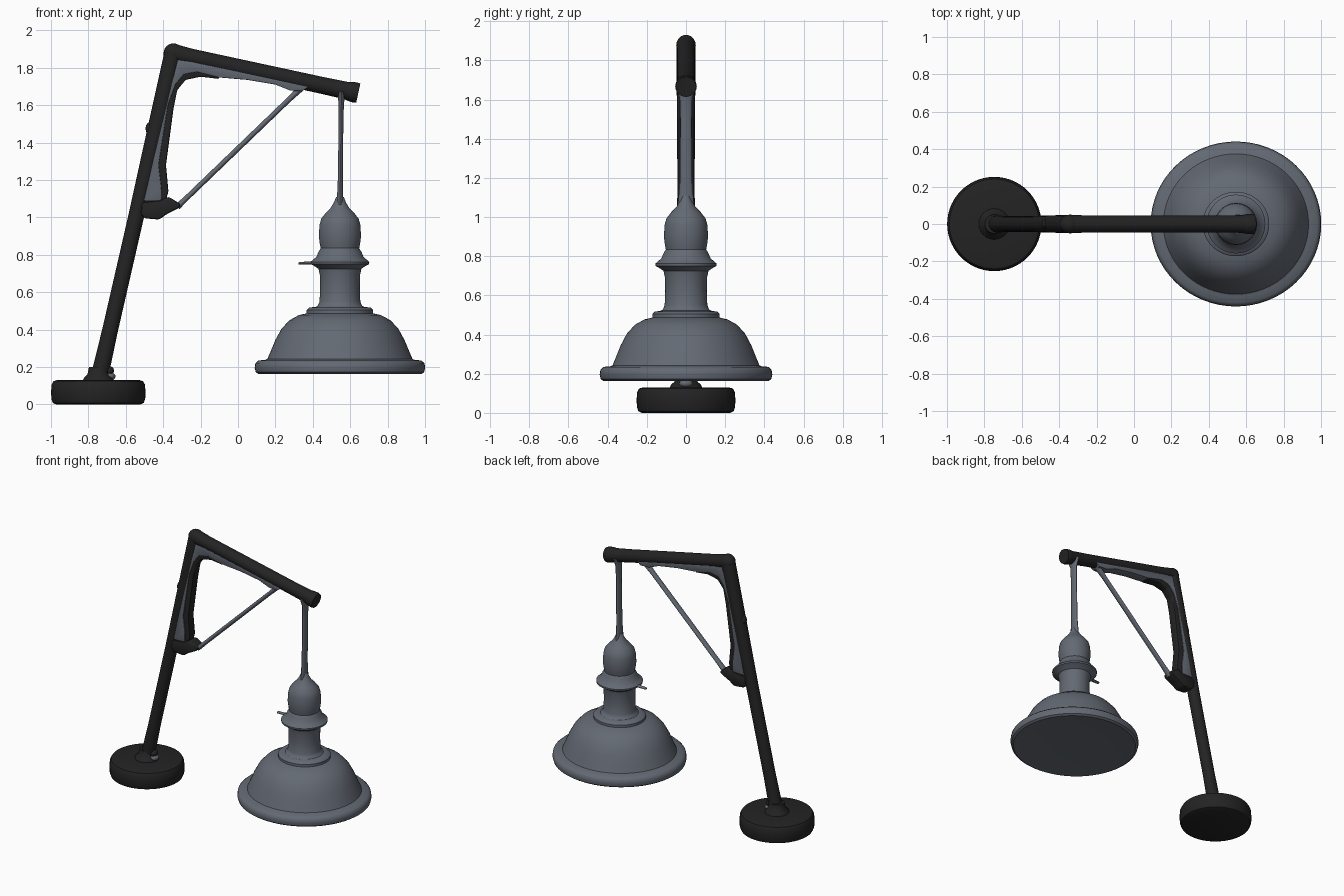
import bpy, bmesh, math
from mathutils import Vector, Matrix

if "Cube" in bpy.data.objects:
    bpy.data.objects.remove(bpy.data.objects["Cube"])


def material(name, col):
    m = bpy.data.materials.new(name)
    m.diffuse_color = (*col, 1)
    m.use_nodes = True
    m.node_tree.nodes["Principled BSDF"].inputs["Base Color"].default_value = m.diffuse_color
    return m


BLACK = material("matte black", (0.017, 0.017, 0.017))
GREY = material("slate grey", (0.125, 0.142, 0.172))


def finish(bm, name, mat, angle=40):
    bmesh.ops.recalc_face_normals(bm, faces=bm.faces)
    me = bpy.data.meshes.new(name)
    bm.to_mesh(me)
    bm.free()
    ob = bpy.data.objects.new(name, me)
    bpy.context.collection.objects.link(ob)
    me.materials.append(mat)
    bpy.ops.object.select_all(action='DESELECT')
    ob.select_set(True)
    bpy.context.view_layer.objects.active = ob
    bpy.ops.object.shade_smooth_by_angle(angle=math.radians(angle))
    return ob


def lathe(name, profile, mat, matrix, seg=32, sx=1.0, sy=1.0):
    """Revolve (radius, height) points about local z, capped at both ends."""
    bm = bmesh.new()
    rings = []
    for r, z in profile:
        rings.append([bm.verts.new(matrix @ Vector((
            r * sx * math.cos(2 * math.pi * i / seg),
            r * sy * math.sin(2 * math.pi * i / seg), z))) for i in range(seg)])
    for a, b in zip(rings, rings[1:]):
        for i in range(seg):
            j = (i + 1) % seg
            bm.faces.new((a[i], a[j], b[j], b[i]))
    bm.faces.new(rings[0])
    bm.faces.new(rings[-1])
    return finish(bm, name, mat)


def rod(name, a, b, profile, mat, seg=24, sx=1.0, sy=1.0):
    """Round bar in the y = 0 plane; profile is (radius, fraction of length)."""
    a, b = Vector((a[0], 0, a[1])), Vector((b[0], 0, b[1]))
    d = b - a
    rot = Matrix.Rotation(math.atan2(d.x, d.z), 4, 'Y')
    pts = [(r, t * d.length) for r, t in profile]
    return lathe(name, pts, mat, Matrix.Translation(a) @ rot, seg, sx, sy)


def plate(name, pts, half, mat, bevel=0.008):
    """Extrude an x-z outline through y, with softened edges."""
    bm = bmesh.new()
    face = bm.faces.new([bm.verts.new((x, -half, z)) for x, z in pts])
    ext = bmesh.ops.extrude_face_region(bm, geom=[face])
    vs = [v for v in ext["geom"] if isinstance(v, bmesh.types.BMVert)]
    bmesh.ops.translate(bm, verts=vs, vec=(0, 2 * half, 0))
    bmesh.ops.recalc_face_normals(bm, faces=bm.faces)
    if bevel:
        bmesh.ops.bevel(bm, geom=bm.edges[:], offset=bevel, segments=2,
                        affect='EDGES', profile=0.5, clamp_overlap=True)
    return finish(bm, name, mat)


def ball(name, loc, scale, mat):
    bm = bmesh.new()
    bmesh.ops.create_uvsphere(bm, u_segments=20, v_segments=12, radius=1,
                              matrix=Matrix.Translation(loc) @ Matrix.Diagonal((*scale, 1)))
    return finish(bm, name, mat)


# Weighted base disc and the collar the post stands in
at_base = Matrix.Translation((-0.747, 0, 0))
lathe("base", [(0.225, 0), (0.243, 0.008), (0.251, 0.03), (0.252, 0.07), (0.25, 0.105),
               (0.24, 0.124), (0.22, 0.13), (0.05, 0.13)], BLACK, at_base, 56)
lathe("post_collar", [(0.085, 0.125), (0.075, 0.145), (0.058, 0.16), (0.05, 0.2)],
      BLACK, at_base)
ball("collar_screw", (-0.688, 0, 0.18), (0.025, 0.03, 0.025), BLACK)
ball("collar_nut", (-0.685, 0, 0.15), (0.03, 0.035, 0.022), GREY)

# Leaning post, sloping arm and the rounded elbow between them
CORNER = (-0.345, 1.877)
rod("post", (-0.745, 0.13), CORNER,
    [(0.047, 0), (0.042, 0.15), (0.042, 0.5), (0.046, 0.75), (0.049, 1)], BLACK)
rod("arm", CORNER, (0.643, 1.664),
    [(0.05, 0), (0.045, 0.1), (0.045, 0.8), (0.047, 0.93), (0.053, 0.96), (0.055, 0.985),
     (0.052, 1)], BLACK)
ball("elbow", (CORNER[0], 0, CORNER[1]), (0.053, 0.05, 0.053), BLACK)
ball("post_knob", (-0.468, 0, 1.475), (0.026, 0.028, 0.036), BLACK)

# Corner bracket: black body with a grey inlay strip along post and arm
plate("bracket_body",
      [(-0.53, 1.07), (-0.39, 1.07), (-0.372, 1.14), (-0.385, 1.28), (-0.345, 1.58),
       (-0.325, 1.68), (-0.28, 1.735), (-0.2, 1.752), (-0.1, 1.74), (-0.1, 1.80),
       (-0.35, 1.87)], 0.033, BLACK)
plate("bracket_inlay",
      [(-0.505, 1.09), (-0.412, 1.09), (-0.41, 1.16), (-0.425, 1.28), (-0.375, 1.6),
       (-0.335, 1.71), (-0.29, 1.765), (-0.22, 1.778), (-0.1, 1.748), (0.05, 1.735),
       (0.2, 1.71), (0.28, 1.678), (0.345, 1.675), (0.38, 1.70), (0.1, 1.77),
       (-0.33, 1.86)], 0.038, GREY, 0.004)
plate("bracket_foot",
      [(-0.515, 1.08), (-0.52, 1.02), (-0.5, 0.995), (-0.42, 0.988), (-0.385, 1.015),
       (-0.315, 1.05), (-0.305, 1.07), (-0.37, 1.11), (-0.42, 1.09)], 0.045, BLACK, 0.012)

# Diagonal brace and lamp cord, both wider front to back
rod("diagonal_brace", (-0.325, 1.055), (0.335, 1.69),
    [(0.016, 0), (0.014, 0.1), (0.014, 0.9), (0.018, 1)], GREY, 16, 1, 1.4)
LAMP_X = 0.545
rod("lamp_cord", (0.553, 1.67), (LAMP_X, 1.06),
    [(0.024, 0), (0.014, 0.1), (0.0125, 0.3), (0.0135, 0.8), (0.018, 1)], GREY, 16, 1, 2.3)

# Hanging lamp: shade, neck, flange and domed cap
at_lamp = Matrix.Translation((LAMP_X, 0, 0))
lathe("lamp_shade",
      [(0.1, 0.167), (0.40, 0.166), (0.435, 0.162), (0.45, 0.172), (0.456, 0.195),
       (0.452, 0.22), (0.435, 0.235), (0.40, 0.238), (0.388, 0.243), (0.372, 0.28),
       (0.345, 0.345), (0.312, 0.405), (0.27, 0.45), (0.22, 0.477), (0.178, 0.487),
       (0.178, 0.505), (0.165, 0.517), (0.13, 0.522)], GREY, at_lamp, 64, 1, 0.967)
lathe("lamp_neck",
      [(0.14, 0.515), (0.118, 0.528), (0.109, 0.55), (0.106, 0.62), (0.107, 0.69),
       (0.115, 0.725), (0.14, 0.742), (0.156, 0.75), (0.157, 0.762), (0.145, 0.772),
       (0.125, 0.79), (0.115, 0.815), (0.103, 0.835), (0.108, 0.86), (0.113, 0.9),
       (0.109, 0.96), (0.1, 0.993), (0.075, 1.025), (0.05, 1.05), (0.032, 1.08),
       (0.02, 1.11)], GREY, at_lamp, 48)

# Small switch lever sticking out of the flange
rod("switch_lever", (0.42, 0.757), (0.323, 0.754),
    [(0.012, 0), (0.009, 0.5), (0.008, 0.95), (0.004, 1)], GREY, 12, 0.9, 1.5)
